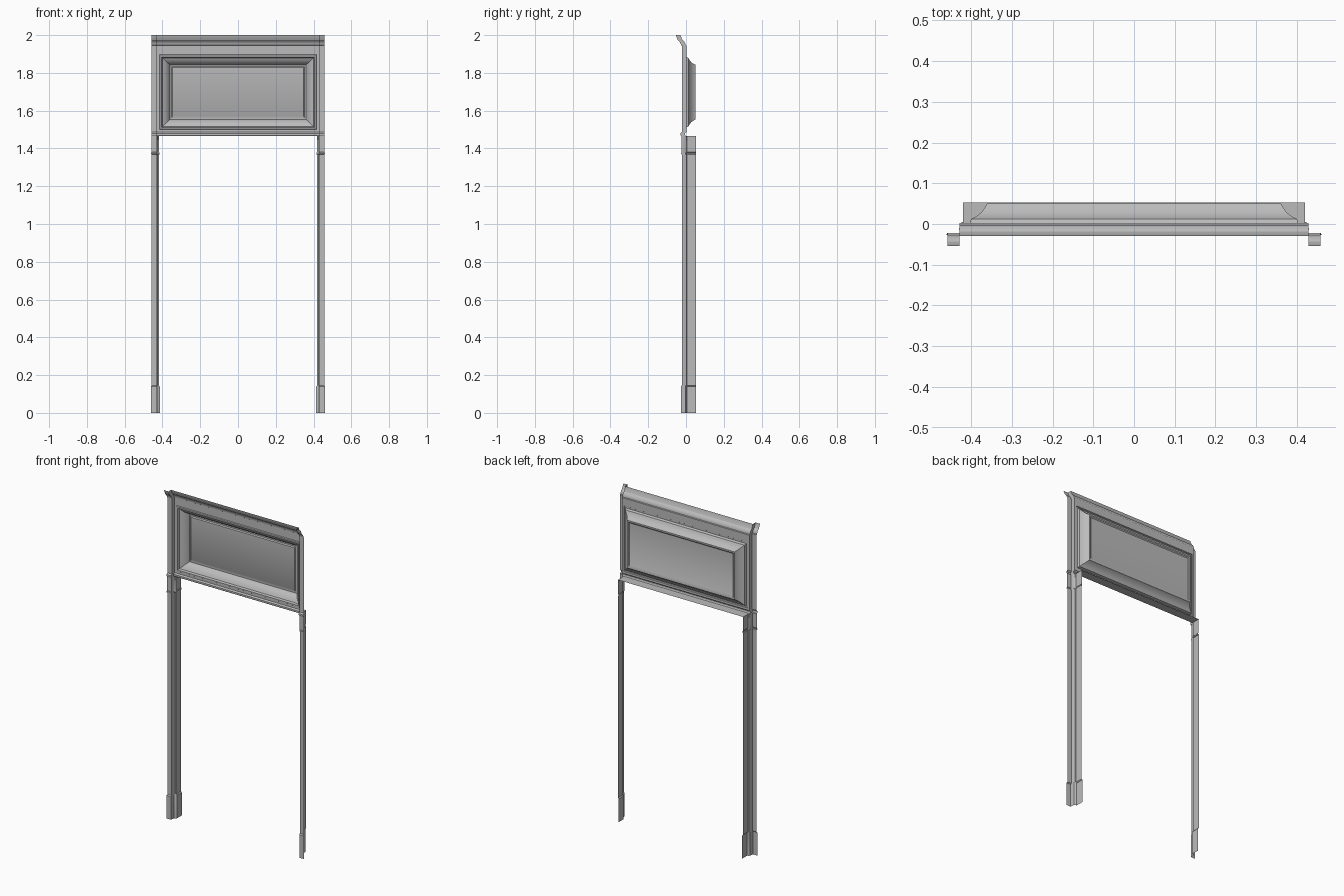
import bpy
import bmesh

if "Cube" in bpy.data.objects:
    bpy.data.objects.remove(bpy.data.objects["Cube"], do_unlink=True)

paint = bpy.data.materials.new("grey paint")
paint.use_nodes = True
grey = (0.5, 0.5, 0.5, 1)
paint.diffuse_color = grey
paint.node_tree.nodes["Principled BSDF"].inputs["Base Color"].default_value = grey


def loft(name, rows, closed=False, cap=False):
    """Skin a list of point rows; closed joins row ends, cap fills the last row."""
    bm = bmesh.new()
    grid = [[bm.verts.new(p) for p in row] for row in rows]
    for a, b in zip(grid, grid[1:]):
        n = len(a)
        for i in range(n if closed else n - 1):
            j = (i + 1) % n
            bm.faces.new((a[i], a[j], b[j], b[i]))
    if cap:
        bm.faces.new(grid[-1])
    bm.normal_update()
    mesh = bpy.data.meshes.new(name)
    bm.to_mesh(mesh)
    bm.free()
    mesh.materials.append(paint)
    obj = bpy.data.objects.new(name, mesh)
    bpy.context.collection.objects.link(obj)
    bpy.ops.object.select_all(action='DESELECT')
    obj.select_set(True)
    bpy.context.view_layer.objects.active = obj
    bpy.ops.object.shade_smooth_by_angle(angle=0.5)
    return obj


OUT, STEP, FRONT, WALL, BACK = 0.458, 0.428, -0.022, 0.003, 0.053


def head_row(d, z):
    """Plan line across the whole header, pushed forward by d."""
    half = [(OUT, FRONT - d), (STEP, FRONT - d), (STEP, WALL - d)]
    return ([(-x, y, z) for x, y in half] +
            [(x, y, z) for x, y in reversed(half)])


# Cornice and the small band under the header
cornice = [(0, 1.944), (0.005, 1.947), (0.006, 1.955), (0.012, 1.966),
           (0.021, 1.973), (0.024, 1.98), (0.032, 1.998), (0.032, 2.0)]
loft("cornice", [head_row(d, z) for d, z in cornice])
band = [(0, 1.466), (0.005, 1.467), (0.008, 1.472), (0.008, 1.48), (0, 1.487)]
loft("header_band", [head_row(d, z) for d, z in band])


# Header face with recessed panel, as nested rectangles (half width, bottom, top, y)
def rect(w, lo, hi, y):
    return [(-w, y, lo), (w, y, lo), (w, y, hi), (-w, y, hi)]


panel = [(STEP, 1.487, 1.944, WALL), (0.415, 1.5, 1.897, WALL),
         (0.412, 1.503, 1.894, -0.002), (0.404, 1.511, 1.885, -0.002),
         (0.4, 1.515, 1.88, 0.012), (0.388, 1.527, 1.868, 0.018),
         (0.375, 1.539, 1.856, 0.028), (0.365, 1.549, 1.847, 0.042),
         (0.361, 1.553, 1.843, 0.05), (0.352, 1.562, 1.834, 0.05),
         (0.347, 1.572, 1.828, 0.045)]
loft("header_panel", [rect(*r) for r in panel], closed=True, cap=True)

# Soffit under the header
loft("soffit", [[(-0.42, y, 1.466), (0.42, y, 1.466)] for y in (WALL, BACK)])


# Mirrored sides
def jamb_row(side, z, d=0):
    pts = [(OUT + d / 2, FRONT - d), (STEP + 0.002, FRONT - d), (STEP, WALL - 0.006),
           (0.425 - d, WALL), (0.419 - d, WALL + 0.002), (0.419 - d, BACK)]
    return [(side * x, y, z) for x, y in pts]


for side, label in ((1, "left"), (-1, "right")):
    loft(label + "_header_pilaster",
         [[(side * OUT, FRONT, z), (side * STEP, FRONT, z), (side * STEP, WALL, z)]
          for z in (1.487, 1.944)])
    loft(label + "_capital",
         [jamb_row(side, z, d) for z, d in
          ((1.368, 0), (1.37, 0.004), (1.376, 0.004), (1.38, 0.001), (1.466, 0.001))])
    loft(label + "_shaft", [jamb_row(side, z) for z in (0.145, 1.368)])
    loft(label + "_base",
         [jamb_row(side, z, d) for z, d in ((0, 0.005), (0.14, 0.005), (0.146, 0))])
